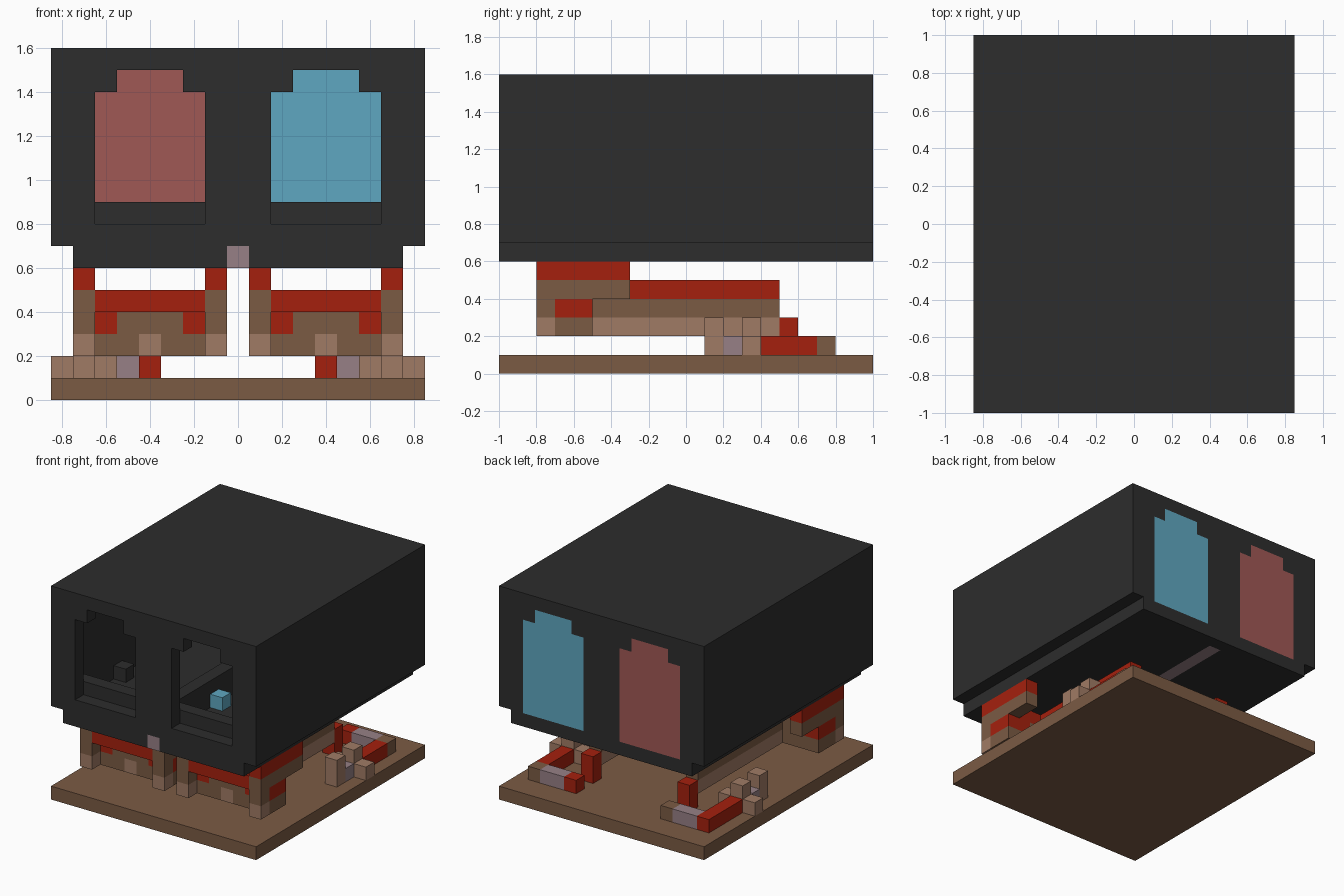
import bpy
import bmesh

cube = bpy.data.objects.get("Cube")
if cube:
    bpy.data.objects.remove(cube, do_unlink=True)


def material(name, code):
    """Flat material from an sRGB hex code, stored as linear values."""
    srgb = [int(code[i:i + 2], 16) / 255 for i in (0, 2, 4)]
    color = [c / 12.92 if c < 0.04 else ((c + 0.055) / 1.055) ** 2.4 for c in srgb] + [1]
    mat = bpy.data.materials.new(name)
    mat.use_nodes = True
    mat.diffuse_color = color
    node = next(n for n in mat.node_tree.nodes if n.type == 'BSDF_PRINCIPLED')
    node.inputs["Base Color"].default_value = color
    return mat


DARK = material("charcoal", "2d2d2d")
BROWN = material("brown", "7b5b44")
TAN = material("tan", "a07b65")
RED = material("red", "a5200d")
MAUVE = material("mauve", "978086")
ROSE = material("dusty rose", "a05855")
BLUE = material("sky blue", "5fa7c1")


def part(name, mat, *boxes):
    """One object made of axis-aligned boxes (x0, x1, y0, y1, z0, z1)."""
    bm = bmesh.new()
    for x0, x1, y0, y1, z0, z1 in boxes:
        verts = bmesh.ops.create_cube(bm, size=1)["verts"]
        for v in verts:
            v.co.x = x1 if v.co.x > 0 else x0
            v.co.y = y1 if v.co.y > 0 else y0
            v.co.z = z1 if v.co.z > 0 else z0
    mesh = bpy.data.meshes.new(name)
    bm.to_mesh(mesh)
    bm.free()
    mesh.materials.append(mat)
    obj = bpy.data.objects.new(name, mesh)
    bpy.context.scene.collection.objects.link(obj)
    return obj


def flip(box):
    return (-box[1], -box[0]) + tuple(box[2:])


def both(*boxes):
    """The boxes together with their mirror images across x."""
    return list(boxes) + [flip(b) for b in boxes]


# Base plate
part("base_plate", BROWN, (-.85, .85, -1, 1, 0, .1))

# Cabin shell: roof, sides and floor
part("cabin_roof", DARK, (-.85, .85, -1, 1, 1.5, 1.6))
part("cabin_sides", DARK, *both((.75, .85, -1, 1, .7, 1.5)))
part("cabin_floor", DARK, *both((.05, .75, -1, 1, .6, .7)),
     (-.05, .05, .9, 1, .6, .7))
part("floor_strip", MAUVE, (-.05, .05, -1, .9, .6, .7))

# End walls with two bottle-shaped openings each
for name, y0, y1 in (("front_wall", -1, -.9), ("back_wall", .9, 1)):
    part(name, DARK, (-.15, .15, y0, y1, .7, 1.5),
         *both((.65, .75, y0, y1, .7, 1.5),
               (.15, .25, y0, y1, 1.4, 1.5),
               (.55, .65, y0, y1, 1.4, 1.5)))
part("front_sill", DARK, *both((.15, .65, -1, -.9, .7, .8)))

# Coloured panels filling the back openings
panel = [(.15, .65, .9, 1, .7, 1.4), (.25, .55, .9, 1, 1.4, 1.5)]
part("left_back_panel", BLUE, *panel)
part("right_back_panel", ROSE, *[flip(b) for b in panel])

# Cabin interior
part("interior_ledge", DARK, (-.75, .75, -.9, -.8, .7, .9),
     (-.05, .05, -.8, .9, .7, .9))
part("left_interior_block", BLUE, (.05, .15, -.4, -.3, .7, .8))
part("right_interior_block", DARK, (-.75, -.65, -.4, -.3, .7, .8))

# Two undercarriages, each symmetric about its own centre line
for side, cx in (("left", .4), ("right", -.4)):
    def under(name, mat, *boxes):
        part(f"{side}_{name}", mat,
             *[(b[0] + cx, b[1] + cx) + tuple(b[2:]) for b in boxes])

    under("top_rails", RED, *both((.25, .35, -.8, -.3, .5, .6)))
    under("hangers", BROWN, *both(
        (.25, .35, -.8, -.3, .4, .5),
        (.25, .35, -.8, -.7, .3, .4),
        (.25, .35, -.7, -.5, .2, .3)))
    under("hanger_bands", RED, *both((.15, .35, -.7, -.5, .3, .4)))
    under("hanger_feet", TAN, *both((.25, .35, -.8, -.7, .2, .3)))
    under("cross_bar", RED, (-.25, .25, -.8, -.5, .4, .5))
    under("cross_block", BROWN, (-.15, .15, -.7, -.5, .3, .4),
          *both((.05, .25, -.7, -.5, .2, .3)))
    under("beam_top", RED, (-.05, .05, -.5, .5, .4, .5))
    under("beam_middle", BROWN, (-.05, .05, -.5, .5, .3, .4))
    under("beam_bottom", TAN, (-.05, .05, -.7, .5, .2, .3))

# Pieces standing on the base plate
part("red_posts", RED, *both((.35, .45, .5, .6, .1, .3)))
part("red_bars", RED, *both((.65, .75, .4, .7, .1, .2)))
part("tan_posts", TAN, *both((.65, .75, .1, .2, .1, .3),
                             (.65, .75, .3, .4, .1, .3),
                             (.75, .85, .3, .4, .1, .2),
                             (.55, .65, .3, .4, .1, .2)))
part("mauve_blocks", MAUVE, *both((.65, .75, .2, .3, .1, .2)))
part("mauve_rows", MAUVE, *both((.45, .65, .7, .8, .1, .2)))
part("brown_row_ends", BROWN, (.65, .75, .7, .8, .1, .2),
     (-.45, -.35, .7, .8, .1, .2))
part("red_row_ends", RED, (.35, .45, .7, .8, .1, .2),
     (-.75, -.65, .7, .8, .1, .2))
